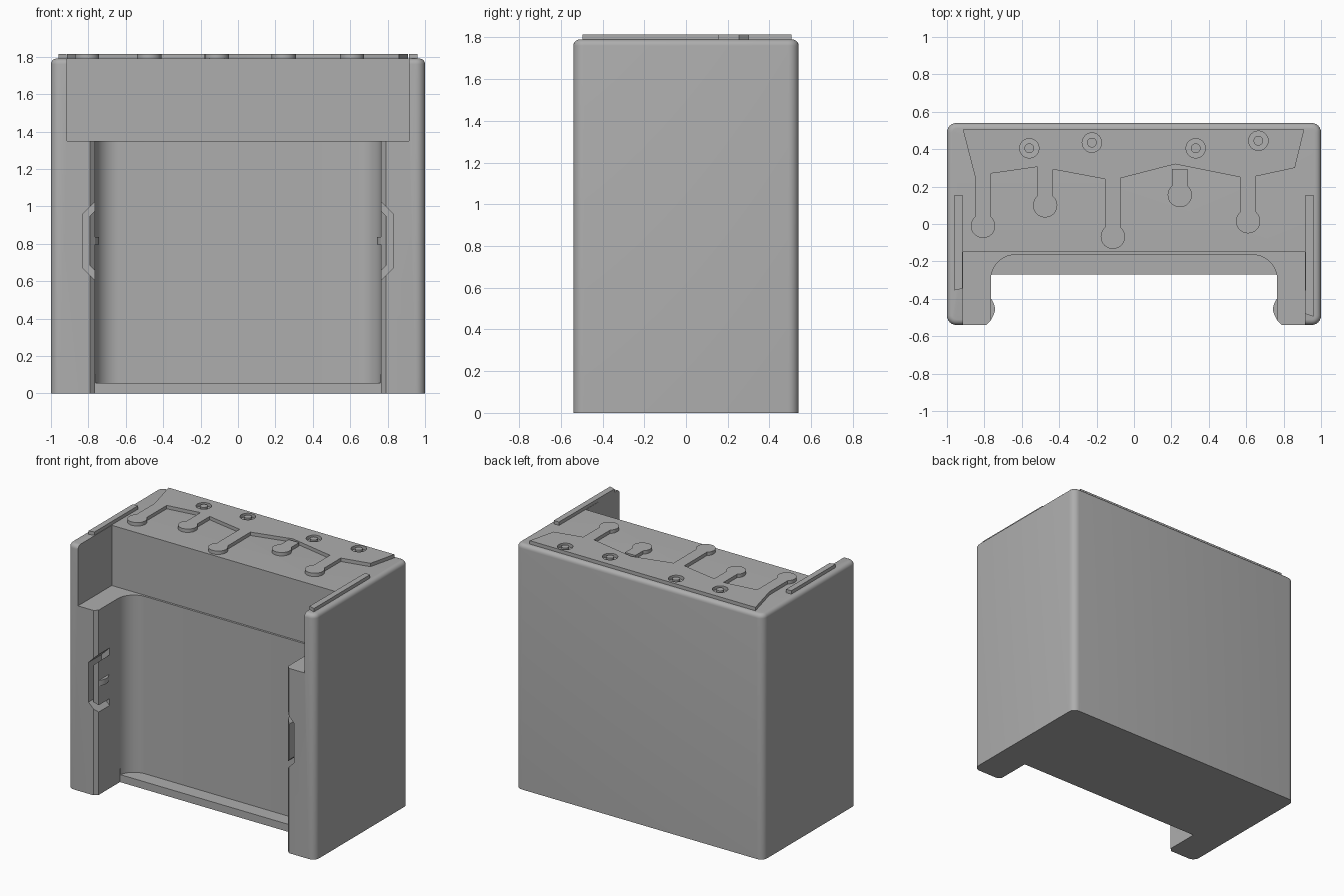
import bpy, bmesh
from math import pi, sin, cos, asin, radians
from mathutils import Vector

cube = bpy.data.objects.get("Cube")
if cube:
    bpy.data.objects.remove(cube, do_unlink=True)

grey = bpy.data.materials.new("mid grey")
grey.use_nodes = True
colour = (0.42, 0.42, 0.42, 1)
grey.diffuse_color = colour
grey.node_tree.nodes["Principled BSDF"].inputs["Base Color"].default_value = colour


def finish(name, bm):
    bmesh.ops.recalc_face_normals(bm, faces=bm.faces)
    mesh = bpy.data.meshes.new(name)
    bm.to_mesh(mesh)
    bm.free()
    obj = bpy.data.objects.new(name, mesh)
    bpy.context.collection.objects.link(obj)
    mesh.materials.append(grey)
    return obj


def prism(name, outline, low, high, axis="z"):
    """Extrude an outline along z (x, y points) or along y (x, z points)."""
    place = (lambda p, t: (p[0], p[1], t)) if axis == "z" else (lambda p, t: (p[0], t, p[1]))
    bm = bmesh.new()
    face = bm.faces.new([bm.verts.new(place(p, low)) for p in outline])
    new = bmesh.ops.extrude_face_region(bm, geom=[face])["geom"]
    shift = Vector(place((0, 0), high - low))
    bmesh.ops.translate(bm, verts=[v for v in new if isinstance(v, bmesh.types.BMVert)], vec=shift)
    return finish(name, bm)


def rect(x0, x1, y0, y1):
    return [(x0, y0), (x1, y0), (x1, y1), (x0, y1)]


def arc(cx, cy, r, start, end, steps):
    return [(cx + r * cos(start + (end - start) * i / steps),
             cy + r * sin(start + (end - start) * i / steps)) for i in range(steps + 1)]


def cut(target, cutter):
    mod = target.modifiers.new("cut", "BOOLEAN")
    mod.operation = "DIFFERENCE"
    mod.solver = "EXACT"
    mod.object = cutter
    bpy.context.view_layer.objects.active = target
    bpy.ops.object.modifier_apply(modifier=mod.name)
    bpy.data.objects.remove(cutter, do_unlink=True)


def smooth(obj):
    bpy.ops.object.select_all(action="DESELECT")
    obj.select_set(True)
    bpy.context.view_layer.objects.active = obj
    bpy.ops.object.shade_smooth_by_angle(angle=radians(30))


# Housing block with rounded uprights and a rounded top rim
TOP, RAISED, DEPTH = 1.79, 1.815, 0.54
bm = bmesh.new()
bmesh.ops.create_cube(bm, size=1)
for v in bm.verts:
    v.co = (v.co.x * 2, v.co.y * 2 * DEPTH, (v.co.z + 0.5) * TOP)
uprights = [e for e in bm.edges if abs(e.verts[0].co.z - e.verts[1].co.z) > 1]
bmesh.ops.bevel(bm, geom=uprights, offset=0.05, segments=6, profile=0.5, affect="EDGES")
rim = [e for e in bm.edges if all(v.co.z > TOP - 0.001 for v in e.verts)]
bmesh.ops.bevel(bm, geom=rim, offset=0.03, segments=5, profile=0.5, affect="EDGES")
housing = finish("housing", bm)

# Front channel, floor lip and wide upper opening
IN, LEDGE, RAD = 0.765, -0.165, 0.13
mouth = [(-0.81, -0.56), (0.81, -0.56), (IN, -0.515)]
channel = (mouth + arc(IN - RAD, LEDGE - RAD, RAD, 0, pi / 2, 10)
           + arc(RAD - IN, LEDGE - RAD, RAD, pi / 2, pi, 10) + [(-IN, -0.515)])
cut(housing, prism("channel_cutter", channel, 0.055, 1.4))
lip = mouth + [(IN, -0.27), (-IN, -0.27), (-IN, -0.515)]
cut(housing, prism("lip_cutter", lip, -0.1, 0.1))
cut(housing, prism("opening_cutter", rect(-0.915, 0.915, -0.7, -0.15), 1.35, 2))

# Spring clips: a bent slot behind a tongue with a small catch, on both legs
for side, label in ((1, "left"), (-1, "right")):
    upper = [(0.74, 1.05), (0.83, 0.96), (0.83, 0.82), (0.795, 0.82), (0.795, 0.945), (0.74, 1.0)]
    slot = upper[:2] + [(x, 1.63 - z) for x, z in upper[1::-1]]
    slot += [(x, 1.63 - z) for x, z in upper[5:3:-1]] + upper[4:]
    cut(housing, prism("slot_cutter", [(side * x, z) for x, z in slot], -0.6, -0.39, "y"))
    bump = [(side * (IN + 0.005 - 0.027 * sin(pi * i / 8)), -0.52 + 0.13 * i / 8) for i in range(9)]
    smooth(prism(label + "_clip_catch", bump, 0.795, 0.835))
smooth(housing)

# Raised top plate with keyhole-shaped fingers along its front edge
R, NECK = 0.065, 0.042


def finger(cx, cy, right, left):
    gap = asin(NECK / R)
    return ([(cx + NECK, right)]
            + arc(cx, cy, R, pi / 2 - gap, gap - 1.5 * pi, 24)
            + [(cx - NECK, left)])


plate_outline = ([(-0.915, 0.505), (0.91, 0.505), (0.86, 0.3)]
                 + finger(0.61, 0.015, 0.255, 0.25) + [(0.22, 0.32)]
                 + finger(-0.113, -0.068, 0.245, 0.24)
                 + finger(-0.475, 0.1, 0.292, 0.305)
                 + finger(-0.807, -0.01, 0.27, 0.25))
plate = prism("top_plate", plate_outline, TOP - 0.005, RAISED)
screws = [(-0.56, 0.405), (-0.225, 0.435), (0.33, 0.405), (0.665, 0.445)]
for i, (x, y) in enumerate(screws):
    cut(plate, prism("ring_cutter", arc(x, y, 0.052, 0, 2 * pi, 24)[:-1], TOP - 0.1, TOP + 0.1))
    smooth(prism(f"screw_pin_{i + 1}", arc(x, y, 0.026, 0, 2 * pi, 20)[:-1], TOP - 0.005, RAISED))
smooth(plate)
smooth(prism("loose_keyhole", finger(0.245, 0.155, 0.295, 0.295), TOP - 0.005, RAISED))

# Raised strips along the sides of the top
prism("left_strip", [(0.915, -0.48), (0.96, -0.495), (0.96, 0.155), (0.918, 0.155)], TOP - 0.005, RAISED)
prism("right_strip", [(-0.96, -0.355), (-0.918, -0.345), (-0.918, 0.155), (-0.96, 0.155)], TOP - 0.005, RAISED)
